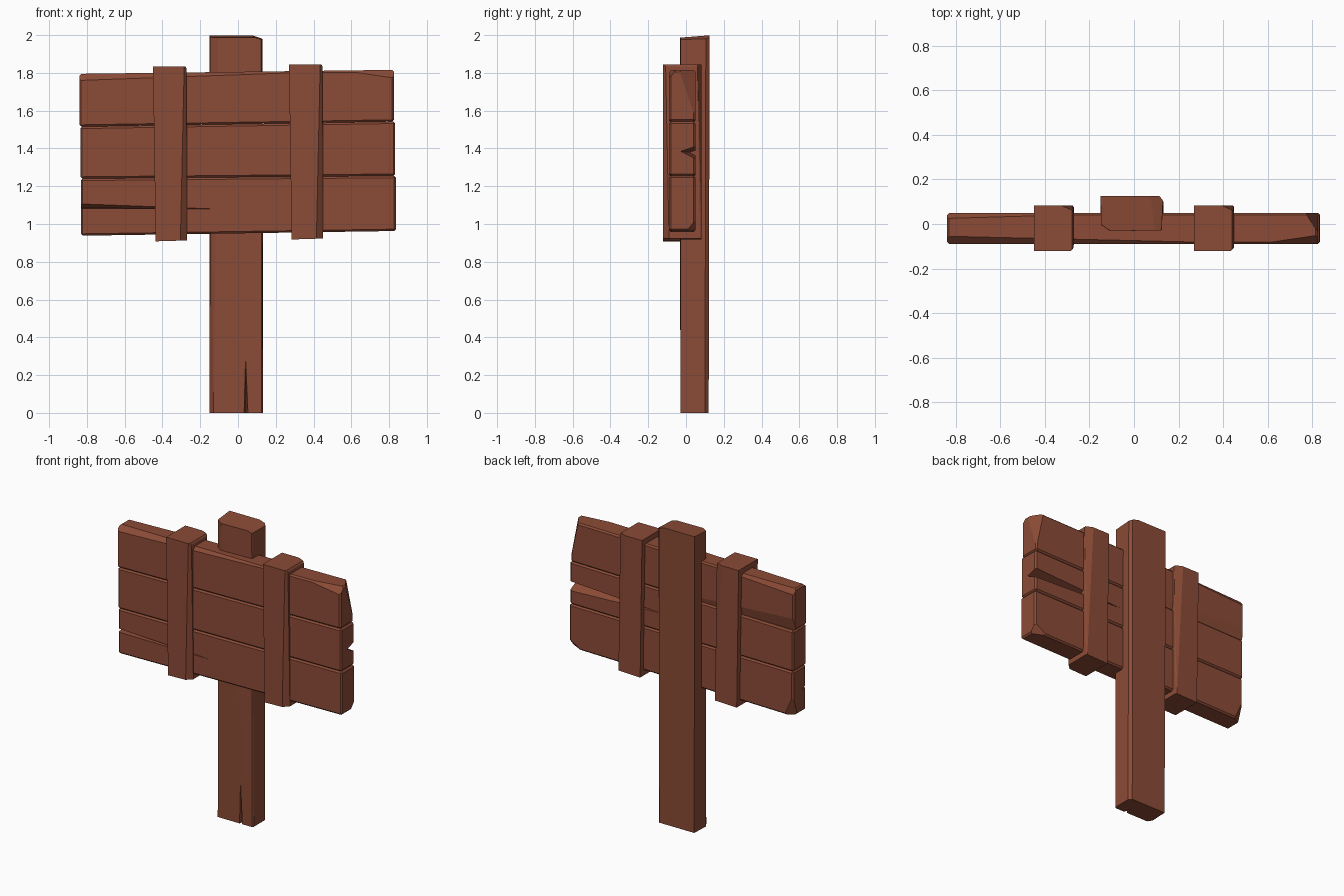
import bpy, bmesh
from mathutils import Vector

if "Cube" in bpy.data.objects:
    bpy.data.objects.remove(bpy.data.objects["Cube"])

wood = bpy.data.materials.new("wood")
wood.diffuse_color = (0.26, 0.07, 0.037, 1)
wood.use_nodes = True
wood.node_tree.nodes["Principled BSDF"].inputs["Base Color"].default_value = wood.diffuse_color


def finish(name, bm):
    bmesh.ops.recalc_face_normals(bm, faces=bm.faces[:])
    me = bpy.data.meshes.new(name)
    bm.to_mesh(me)
    bm.free()
    me.materials.append(wood)
    ob = bpy.data.objects.new(name, me)
    bpy.context.collection.objects.link(ob)
    return ob


def hull(points):
    bm = bmesh.new()
    for p in points:
        bm.verts.new(p)
    bmesh.ops.convex_hull(bm, input=bm.verts[:])
    bmesh.ops.dissolve_limit(bm, angle_limit=0.002, verts=bm.verts[:], edges=bm.edges[:])
    return bm


def chip(bm, a, b, c):
    """Slice off a corner along the plane through three points."""
    a, b, c = Vector(a), Vector(b), Vector(c)
    n = (b - a).cross(c - a).normalized()
    mid = sum((v.co for v in bm.verts), Vector()) / len(bm.verts)
    if (mid - a).dot(n) > 0:
        n = -n
    cut = bmesh.ops.bisect_plane(bm, geom=bm.verts[:] + bm.edges[:] + bm.faces[:], dist=1e-5,
                                 plane_co=a, plane_no=n, clear_outer=True)
    edges = [e for e in cut["geom_cut"] if isinstance(e, bmesh.types.BMEdge)]
    bmesh.ops.contextual_create(bm, geom=edges)


def crack(ob, points):
    """Carve a tapering split shaped like a thin tetrahedron."""
    cutter = finish("cutter", hull(points))
    cutter.hide_render = True
    m = ob.modifiers.new("crack", "BOOLEAN")
    m.operation, m.object, m.solver = "DIFFERENCE", cutter, "EXACT"
    bpy.context.view_layer.objects.active = ob
    bpy.ops.object.modifier_apply(modifier=m.name)
    bpy.data.objects.remove(cutter)


# Post with uneven chamfers, sloped top and a split at the foot
foot = [(-0.15, 0.0), (-0.13, -0.03), (0.125, -0.03), (0.132, -0.02),
        (0.132, 0.10), (0.115, 0.12), (-0.145, 0.12)]
head = [(-0.148, -0.002), (-0.105, -0.032), (0.122, -0.028), (0.124, -0.025),
        (0.13, 0.105), (0.115, 0.125), (-0.15, 0.125)]
bm = hull([(x, y, 0) for x, y in foot] +
          [(x, y, 1.989 + 0.08 * y) for x, y in head])
chip(bm, (0.07, 0.12, 2.0), (0.125, 0.12, 1.982), (0.12, -0.03, 1.978))
post = finish("post", bm)
crack(post, [(0.03, -0.04, -0.01), (0.055, -0.04, -0.01), (0.043, 0.02, -0.01), (0.04, -0.031, 0.3)])

# Planks: left x, right x, then z at bottom left, bottom right, top left, top right
F, B = -0.09, 0.05
planks = {
    "bottom_plank": (-0.832, 0.836, 0.938, 0.963, 1.240, 1.255),
    "middle_plank": (-0.835, 0.832, 1.240, 1.255, 1.515, 1.542),
    "top_plank": (-0.840, 0.826, 1.515, 1.542, 1.795, 1.816),
}
# Worn corners cut from each plank
chips = {
    "bottom_plank": [
        [(0.84, 0.0, 0.962), (0.836, 0.05, 1.02), (0.74, 0.05, 0.962)],
        [(-0.835, 0.0, 0.938), (-0.832, 0.05, 1.08), (-0.77, 0.05, 0.938)]],
    "middle_plank": [],
    "top_plank": [
        [(0.56, F, 1.812), (0.81, F, 1.775), (0.83, -0.05, 1.816)],
        [(0.77, B, 1.815), (0.828, -0.04, 1.816), (0.828, B, 1.55)],
        [(-0.84, F, 1.76), (-0.84, -0.055, 1.795), (0.5, F, 1.808)],
        [(-0.84, 0.025, 1.795), (-0.84, B, 1.76), (0.0, B, 1.805)],
        [(-0.84, B, 1.60), (-0.84, 0.03, 1.515), (0.2, B, 1.535)]],
}
board = {}
for name, (l, r, bl, br, tl, tr) in planks.items():
    bm = hull([(x, y, z) for y in (F, B)
               for x, z in ((l, bl), (r, br), (r, tr), (l, tl))])
    bmesh.ops.bevel(bm, geom=bm.edges[:], offset=0.01, segments=1, affect="EDGES")
    for pts in chips[name]:
        chip(bm, *pts)
    board[name] = finish(name, bm)

# Splits running in from the plank ends
crack(board["bottom_plank"], [(-0.86, -0.10, 1.082), (-0.86, -0.10, 1.112),
                              (-0.86, -0.04, 1.085), (-0.12, -0.091, 1.08)])
crack(board["middle_plank"], [(0.86, 0.06, 1.34), (0.86, 0.06, 1.415),
                              (0.86, -0.03, 1.385), (0.15, 0.051, 1.375)])

# Two vertical straps gripping the board
for side, cx, dz in (("left", -0.36, 0.0), ("right", 0.36, 0.01)):
    low = [(-0.076, -0.122), (0.055, -0.122), (0.09, -0.09),
           (0.09, 0.075), (0.085, 0.083), (-0.076, 0.083)]
    top = [(-0.09, -0.122), (0.075, -0.122), (0.088, -0.108),
           (0.088, 0.06), (0.035, 0.083), (-0.09, 0.083)]
    bm = hull([(cx + x, y, 0.908 + dz + 0.03 * (x + 0.08)) for x, y in low] +
              [(cx + x, y, 1.835 + dz) for x, y in top])
    chip(bm, (cx + 0.09, 0, 1.82 + dz), (cx + 0.08, 0, 1.836 + dz), (cx + 0.08, 0.05, 1.836 + dz))
    finish(side + "_strap", bm)
